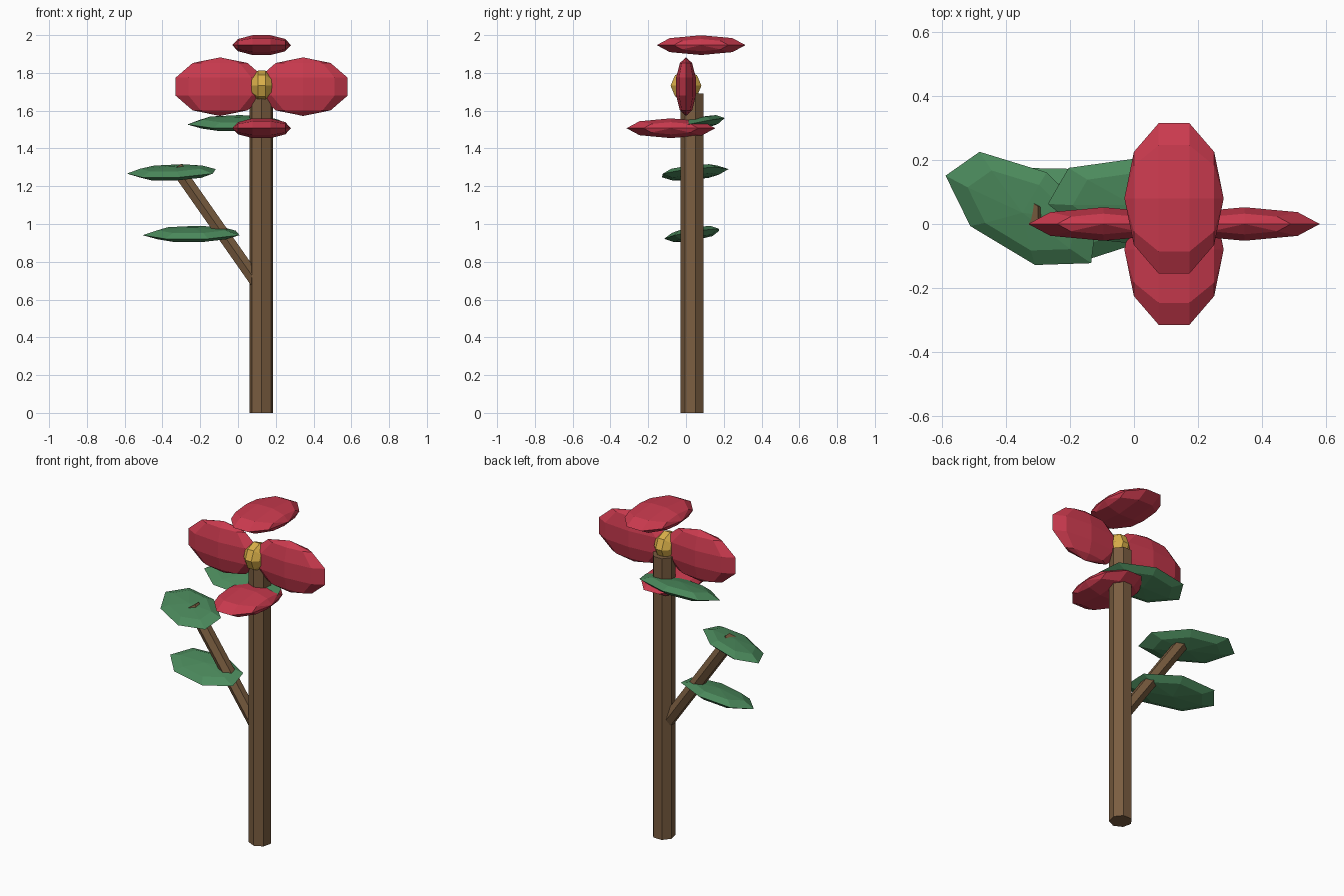
import bpy, bmesh, math
from mathutils import Matrix, Vector

if "Cube" in bpy.data.objects:
    bpy.data.objects.remove(bpy.data.objects["Cube"])


def material(name, rgb):
    m = bpy.data.materials.new(name)
    lin = [((c / 255 + 0.055) / 1.055) ** 2.4 for c in rgb]
    m.diffuse_color = (*lin, 1)
    m.use_nodes = True
    m.node_tree.nodes["Principled BSDF"].inputs["Base Color"].default_value = m.diffuse_color
    return m


BROWN = material("bark brown", (122, 93, 64))
GREEN = material("leaf green", (76, 139, 93))
RED = material("petal red", (202, 58, 78))
GOLD = material("centre gold", (218, 176, 74))


def add_object(name, bm, mat):
    bmesh.ops.recalc_face_normals(bm, faces=bm.faces)
    me = bpy.data.meshes.new(name)
    bm.to_mesh(me)
    bm.free()
    me.materials.append(mat)
    ob = bpy.data.objects.new(name, me)
    bpy.context.collection.objects.link(ob)


def blob(name, mat, segs, rings, size, loc, rot=Matrix.Identity(3), start=90):
    """Low-poly ball with its poles on local z, stretched by size."""
    bm = bmesh.new()
    place = lambda x, y, z: bm.verts.new(
        Vector(loc) + rot @ Vector((x * size[0], y * size[1], z * size[2])))
    rows = []
    for r in range(1, rings):
        lat = math.pi * (r / rings - 0.5)
        rows.append([place(math.cos(lat) * math.cos(a), math.cos(lat) * math.sin(a), math.sin(lat))
                     for a in (math.radians(start) + math.tau * k / segs for k in range(segs))])
    bottom, top = place(0, 0, -1), place(0, 0, 1)
    for k in range(segs):
        n = (k + 1) % segs
        bm.faces.new((bottom, rows[0][n], rows[0][k]))
        bm.faces.new((top, rows[-1][k], rows[-1][n]))
        for lo, hi in zip(rows, rows[1:]):
            bm.faces.new((lo[k], lo[n], hi[n], hi[k]))
    add_object(name, bm, mat)


def rod(name, mat, segs, radius, a, b, spin=0):
    """Straight capped rod from a to b."""
    a, b = Vector(a), Vector(b)
    bm = bmesh.new()
    ends = []
    q = (b - a).to_track_quat('Z', 'Y')
    for p in (a, b):
        ends.append([bm.verts.new(p + q @ Vector((radius * math.cos(t), radius * math.sin(t), 0)))
                     for t in (math.radians(spin) + math.tau * k / segs for k in range(segs))])
    for k in range(segs):
        n = (k + 1) % segs
        bm.faces.new((ends[0][k], ends[0][n], ends[1][n], ends[1][k]))
    bm.faces.new(ends[0])
    bm.faces.new(ends[1])
    add_object(name, bm, mat)


# Stem: seven-sided, one edge facing the front
q0 = Vector((0, 0, 1)).to_track_quat('Z', 'Y')
front = q0.inverted() @ Vector((0, -1, 0))
rod("stem", BROWN, 7, 0.064, (0.124, 0.035, 0), (0.124, 0.035, 1.69),
    math.degrees(math.atan2(front.y, front.x)))

# Side branch
rod("branch", BROWN, 6, 0.039, (0.10, 0.035, 0.69), (-0.327, 0.035, 1.30))

# Leaves: flattened balls, tilted along their length and turned about z
for name, loc, turn in (("branch_leaf_upper", (-0.345, 0.041, 1.273), -31),
                        ("branch_leaf_lower", (-0.24, 0.037, 0.947), -15),
                        ("stem_leaf", (-0.002, 0.066, 1.533), -6)):
    rot = Matrix.Rotation(math.radians(turn), 3, 'Z') @ Matrix.Rotation(0.2, 3, 'X')
    blob(name, GREEN, 7, 4, (0.272, 0.143, 0.034), loc, rot)

# Petals: side pair stands upright, top and bottom pair lies flat
CX, CZ = 0.125, 1.727
PETAL = (0.247, 0.055, 0.155)
FLAT = Matrix(((0, 0, 1), (1, 0, 0), (0, 1, 0)))  # length on y, width on x
for side, s in (("right", 1), ("left", -1)):
    blob("petal_" + side, RED, 8, 5, PETAL, (CX + s * 0.22, 0, CZ))
for side, s in (("top", 1), ("bottom", -1)):
    blob("petal_" + side, RED, 8, 5, PETAL, (CX, s * 0.08, CZ + s * 0.22), FLAT)

# Flower centre
blob("flower_centre", GOLD, 8, 5, (0.086, 0.084, 0.064), (CX, 0, 1.732), FLAT)
